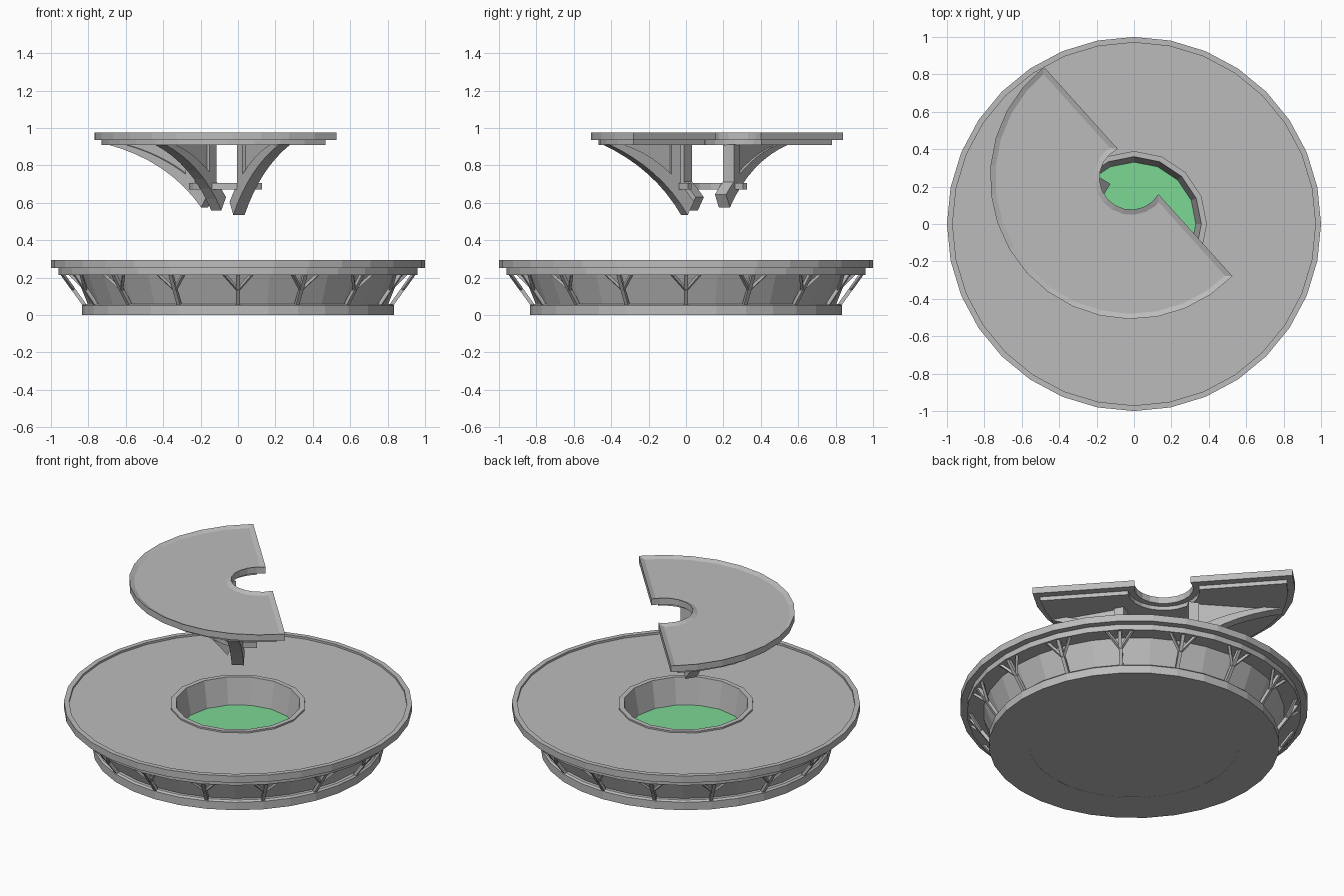
import bpy, bmesh, math
from mathutils import Vector

cube = bpy.data.objects.get("Cube")
if cube:
    bpy.data.objects.remove(cube)


def material(name, rgb):
    m = bpy.data.materials.new(name)
    m.use_nodes = True
    m.diffuse_color = (*rgb, 1)
    m.node_tree.nodes["Principled BSDF"].inputs["Base Color"].default_value = (*rgb, 1)
    return m


GREY = material("grey", (0.5, 0.5, 0.5))
GREEN = material("green", (0.2, 0.68, 0.3))


def finish(name, bm, mat):
    bmesh.ops.recalc_face_normals(bm, faces=bm.faces)
    mesh = bpy.data.meshes.new(name)
    bm.to_mesh(mesh)
    bm.free()
    mesh.materials.append(mat)
    ob = bpy.data.objects.new(name, mesh)
    bpy.context.collection.objects.link(ob)
    return ob


def lathe(name, profile, sides, mat=GREY, closed=True):
    """Revolve (radius, height) points about z."""
    bm = bmesh.new()
    rings = []
    for r, z in profile:
        rings.append([bm.verts.new((r * math.cos(math.tau * i / sides),
                                    r * math.sin(math.tau * i / sides), z))
                      for i in range(sides)])
    pairs = list(zip(rings, rings[1:]))
    if closed:
        pairs.append((rings[-1], rings[0]))
    for a, b in pairs:
        for i in range(sides):
            j = (i + 1) % sides
            bm.faces.new((a[i], a[j], b[j], b[i]))
    if not closed:
        bm.faces.new(rings[0])
        bm.faces.new(rings[-1])
    return finish(name, bm, mat)


def prism(name, points, offset, recess=0):
    """Extrude an outline by a vector, optionally sinking the far face."""
    bm = bmesh.new()
    face = bm.faces.new([bm.verts.new(p) for p in points])
    bottom = bm.faces.new([bm.verts.new(Vector(p) + Vector(offset)) for p in points])
    n = len(points)
    bm.verts.ensure_lookup_table()
    for i in range(n):
        j = (i + 1) % n
        bm.faces.new((bm.verts[i], bm.verts[j], bm.verts[n + j], bm.verts[n + i]))
    bmesh.ops.recalc_face_normals(bm, faces=bm.faces)
    if recess:
        bmesh.ops.inset_region(bm, faces=[bottom], thickness=0.028, use_even_offset=True)
        bmesh.ops.translate(bm, verts=bottom.verts, vec=(0, 0, -recess))
    return finish(name, bm, GREY)


def beam(bm, a, b, w):
    """Add a square bar between two points."""
    a, b = Vector(a), Vector(b)
    rot = (b - a).to_track_quat('Z', 'Y').to_matrix().to_4x4()
    vs = bmesh.ops.create_cube(bm, size=1)["verts"]
    bmesh.ops.scale(bm, verts=vs, vec=(w, w, (b - a).length))
    bmesh.ops.transform(bm, verts=vs, matrix=rot)
    bmesh.ops.translate(bm, verts=vs, vec=(a + b) / 2)


# Lower disc: base, sloping wall, rimmed deck and sunken well
lathe("base", [(0.835, 0), (0.835, 0.05), (0.825, 0.06), (0.6, 0.06), (0.6, 0)], 32)
lathe("base_underside", [(0.83, 0.001), (0.83, 0.01)], 32, closed=False)
lathe("outer_wall", [(0.80, 0.05), (0.87, 0.225), (0.82, 0.225), (0.75, 0.05)], 32)
lathe("deck", [(0.373, 0.215), (0.96, 0.215), (0.96, 0.25), (1, 0.25), (1, 0.293),
               (0.97, 0.293), (0.97, 0.28), (0.373, 0.28)], 32)
lathe("well", [(0.39, 0.22), (0.39, 0.29), (0.36, 0.29), (0.33, 0.12), (0.34, 0.1)], 16)
lathe("well_floor", [(0.331, 0.11), (0.331, 0.125)], 16, GREEN, closed=False)

# Forked struts around the wall
bm = bmesh.new()
COUNT = 16
for i in range(COUNT):
    t = math.tau * i / COUNT
    out = Vector((math.cos(t), math.sin(t), 0))
    side = Vector((-math.sin(t), math.cos(t), 0))
    foot = out * 0.818 + Vector((0, 0, 0.05))
    top = out * 0.94 + Vector((0, 0, 0.22))
    beam(bm, foot, top, 0.02)
    for s in (-1, 1):
        beam(bm, foot.lerp(top, 0.5), top + side * s * 0.075, 0.015)
finish("forked_struts", bm, GREY)

# Upper half-round platform
CENTRE = Vector((-0.015, 0.247, 0))
AXIS = math.radians(222)


def arc(c, r, a0, a1, n, z):
    return [(c[0] + r * math.cos(a0 + (a1 - a0) * i / n),
             c[1] + r * math.sin(a0 + (a1 - a0) * i / n), z) for i in range(n + 1)]


def half_ring(outer, inner, edge, z):
    a = math.pi / 2 + math.asin(edge / outer)
    b = math.pi / 2 + math.asin(edge / inner)
    return (arc(CENTRE, outer, AXIS - a, AXIS + a, 16, z)
            + arc(CENTRE, inner, AXIS + b, AXIS - b, 12, z))


prism("platform", half_ring(0.755, 0.17, 0.05, 0.935), (0, 0, 0.04), recess=0.012)
prism("platform_underside", half_ring(0.715, 0.205, 0.005, 0.91), (0, 0, 0.026))


# Curved brackets: a thick rib with a thin web above it
def bracket(name, foot, tip, low):
    foot, tip = Vector((*foot, 0)), Vector((*tip, 0))
    way = tip - foot
    length = way.length
    way.normalize()
    side = Vector((-way.y, way.x, 0))

    def curve(a, b, c, n=8):
        return [tuple((1 - t) ** 2 * a[k] + 2 * t * (1 - t) * b[k] + t * t * c[k]
                      for k in (0, 1)) for t in (i / n for i in range(n + 1))]

    lower = curve((0.01, low), (0.36 * length, low + 0.25), (length, 0.912))
    upper = curve((length * 0.82, 0.912), (0.3 * length, 0.84), (-0.03, low + 0.07))
    web = [(0.08, 0.912), (0.08, low + 0.14)] + lower[3:]

    def plate(part, outline, width):
        pts = [foot + way * u + Vector((0, 0, z)) - side * width / 2 for u, z in outline]
        prism(name + part, pts, side * width)

    plate("_rib", lower + upper, 0.07)
    plate("_web", web, 0.035)
    plate("_post", [(0.05, 0.912), (0.05, low + 0.12), (0.11, low + 0.17), (0.11, 0.912)], 0.07)


bracket("left_bracket", (0.0, 0.0), (0.25, -0.43), 0.535)
bracket("middle_bracket", (-0.11, 0.05), (-0.42, -0.34), 0.56)
bracket("right_bracket", (-0.17, 0.2), (-0.68, 0.52), 0.575)

# Curved tie joining the bracket feet
TIE = (-0.04, 0.16)
A0, A1 = math.radians(132), math.radians(318)
prism("tie_band", arc(TIE, 0.225, A0, A1, 10, 0.67) + arc(TIE, 0.195, A1, A0, 10, 0.67),
      (0, 0, 0.035))
